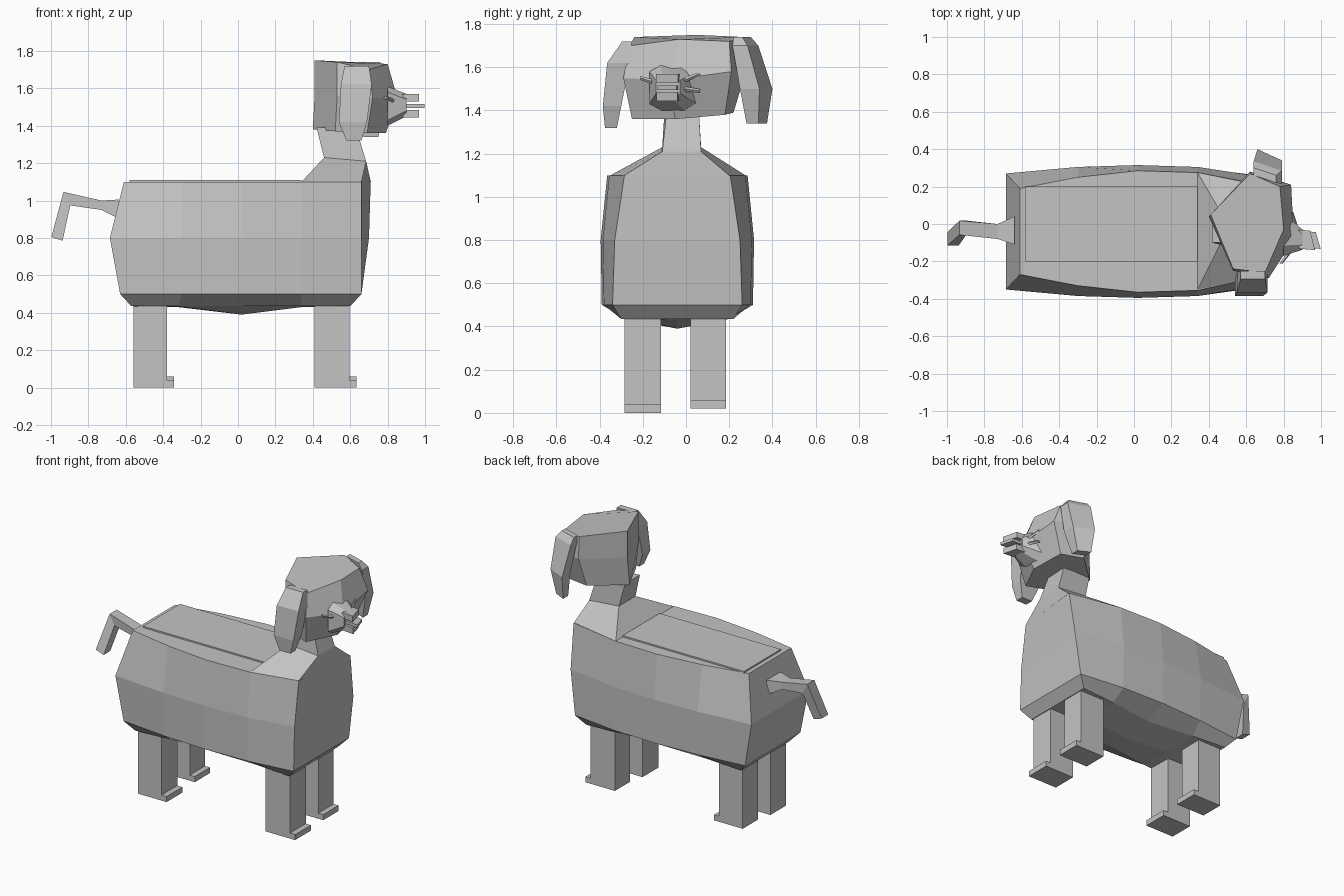
import bpy, bmesh
from mathutils import Vector

cube = bpy.data.objects.get("Cube")
if cube:
    bpy.data.objects.remove(cube, do_unlink=True)

grey = bpy.data.materials.new("plain grey")
grey.use_nodes = True
colour = (0.55, 0.55, 0.55, 1)
grey.diffuse_color = colour
grey.node_tree.nodes["Principled BSDF"].inputs["Base Color"].default_value = colour


def loft(name, rings, mirrored_caps=False):
    """Bridge closed rings of points and close both ends."""
    bm = bmesh.new()
    loops = [[bm.verts.new(p) for p in ring] for ring in rings]
    n = len(loops[0])
    for a, b in zip(loops, loops[1:]):
        for i in range(n):
            j = (i + 1) % n
            bm.faces.new((a[i], a[j], b[j], b[i]))
    for cap in (loops[0], loops[-1]):
        if mirrored_caps:
            for i in range(n // 2):
                quad = [cap[i], cap[n - 1 - i], cap[n - 2 - i], cap[i + 1]]
                bm.faces.new(list(dict.fromkeys(quad)))
        else:
            bm.faces.new(cap)
    bmesh.ops.recalc_face_normals(bm, faces=bm.faces)
    mesh = bpy.data.meshes.new(name)
    bm.to_mesh(mesh)
    bm.free()
    mesh.materials.append(grey)
    obj = bpy.data.objects.new(name, mesh)
    bpy.context.collection.objects.link(obj)
    return obj


def box_ring(x0, x1, y0, y1, z, skew=0):
    return [(x0, y0 + skew, z), (x1, y0 - skew, z), (x1, y1 - skew, z), (x0, y1 + skew, z)]


def box(name, x0, x1, y0, y1, z0, z1):
    return loft(name, [box_ring(x0, x1, y0, y1, z) for z in (z0, z1)])


# Body: cross-sections from rump to chest, as x and half width per level
MID_Y = -0.04


def section(xs, widths, keel, skews=(0, 0, 0, 0)):
    levels = (1.1, 0.8, 0.5, 0.435)
    side = list(zip(xs, widths, levels, skews))
    right = [(x - k * w, MID_Y - w, z) for x, w, z, k in side]
    left = [(x + k * w, MID_Y + w, z) for x, w, z, k in side]
    return right + [(xs[3], MID_Y, keel)] + left[::-1]


loft("body", [
    section((-.61, -.685, -.63, -.57), (.23, .31, .30, .26), .435),
    section((-.3, -.3, -.3, -.32), (.29, .345, .335, .24), .43),
    section((.02, .02, .02, .02), (.325, .355, .35, .2), .39),
    section((.34, .34, .34, .34), (.315, .345, .34, .24), .43),
    section((.685, .68, .66, .6), (.245, .29, .3, .26), .435, (.1, .07, 0, 0)),
], mirrored_caps=True)

# Back ridge
box("back_ridge", -.58, .34, -.2, .2, 1.09, 1.11)

# Neck rising from sloped shoulders
loft("neck", [
    [(.34, -.35, 1.1), (.66, -.285, 1.1), (.71, .2, 1.1), (.34, .275, 1.1)],
    [(.46, -.11, 1.23), (.685, -.11, 1.21), (.685, .07, 1.21), (.46, .07, 1.23)],
    [(.42, -.1, 1.39), (.63, -.09, 1.39), (.63, .06, 1.39), (.42, .06, 1.39)],
])

# Head, turned a little to its right
loft("head", [
    [(.40, .04, 1.38), (.52, -.2, 1.37), (.69, -.25, 1.36),
     (.79, -.05, 1.36), (.76, .18, 1.38), (.6, .22, 1.39)],
    [(.41, .05, 1.57), (.53, -.25, 1.56), (.72, -.29, 1.55),
     (.855, -.08, 1.54), (.84, .21, 1.58), (.62, .28, 1.59)],
    [(.41, .05, 1.75), (.53, -.24, 1.74), (.70, -.26, 1.70),
     (.80, -.03, 1.73), (.78, .2, 1.72), (.62, .27, 1.74)],
])

# Muzzle, nose, tongue and jaw
def muzzle_ring(x, y, w, z0, z1):
    return [(x, y - w, z0 + .03), (x, y - w / 2, z0), (x, y + w / 2, z0), (x, y + w, z0 + .03),
            (x, y + w, z1 - .03), (x, y + w / 2, z1), (x, y - w / 2, z1), (x, y - w, z1 - .03)]


loft("muzzle", [muzzle_ring(.8, -.06, .11, 1.4, 1.61),
                muzzle_ring(.9, -.083, .055, 1.45, 1.57)])
for name, tip, w, z0, z1 in (("nose", .96, .052, 1.53, 1.57),
                             ("tongue", .99, .045, 1.495, 1.515),
                             ("jaw", .96, .048, 1.445, 1.485)):
    loft(name, [[(x + k * .013, y - k * w, z) for k, z in
                 ((-1, z0), (1, z0), (1, z1), (-1, z1))]
                for x, y in ((.87, -.08), (tip - .005, -.088))])
    # mouth parts share the slight turn of the head
    bpy.data.objects[name].data.update()

# Cheek folds: slim spikes beside the muzzle
for name, y, z in (("left_upper_fold", .065, 1.57), ("left_lower_fold", .065, 1.49),
                   ("right_fold", -.21, 1.55)):
    root, tip = Vector((.89, -.08, 1.51)), Vector((.845 if y > 0 else .79, y, z))
    loft(name, [[p + Vector(d) * s for d in ((.01, 0, 0), (0, 0, .015), (-.02, 0, 0), (0, 0, -.015))]
                for p, s in ((root, 1), (tip, .6))])

# Hanging ears
loft("right_ear", [
    box_ring(.57, .70, -.295, -.25, 1.72),
    box_ring(.55, .715, -.365, -.26, 1.62),
    box_ring(.54, .69, -.385, -.30, 1.42),
    box_ring(.58, .66, -.375, -.32, 1.32)])
loft("left_ear", [
    box_ring(.64, .76, .24, .28, 1.74, .02),
    box_ring(.64, .79, .24, .31, 1.70, .025),
    box_ring(.66, .79, .28, .37, 1.5, .03),
    box_ring(.67, .75, .30, .355, 1.34, .02)])

# Legs with small toes; the left pair stands a touch higher
for side, y0, y1, z0 in (("right", -.285, -.115, 0), ("left", .02, .185, .02)):
    for place, x0, x1 in (("front", .41, .595), ("rear", -.56, -.38)):
        box(f"{place}_{side}_leg", x0, x1, y0, y1, z0, .47)
        box(f"{place}_{side}_toe", x1 - .02, x1 + .038, y0, y1, z0, z0 + .038)

# Tail: out, then bent down
def tail_ring(x, y, z, w, dx, dz):
    return [(x - dx, y - w, z - dz), (x + dx, y - w, z + dz),
            (x + dx, y + w, z + dz), (x - dx, y + w, z - dz)]


loft("tail", [
    tail_ring(-.64, -.035, .955, .075, 0, .05),
    tail_ring(-.73, -.04, .975, .04, 0, .025),
    tail_ring(-.915, -.02, 1.01, .038, -.018, .036),
    tail_ring(-.968, -.08, .795, .036, -.03, .01),
])
